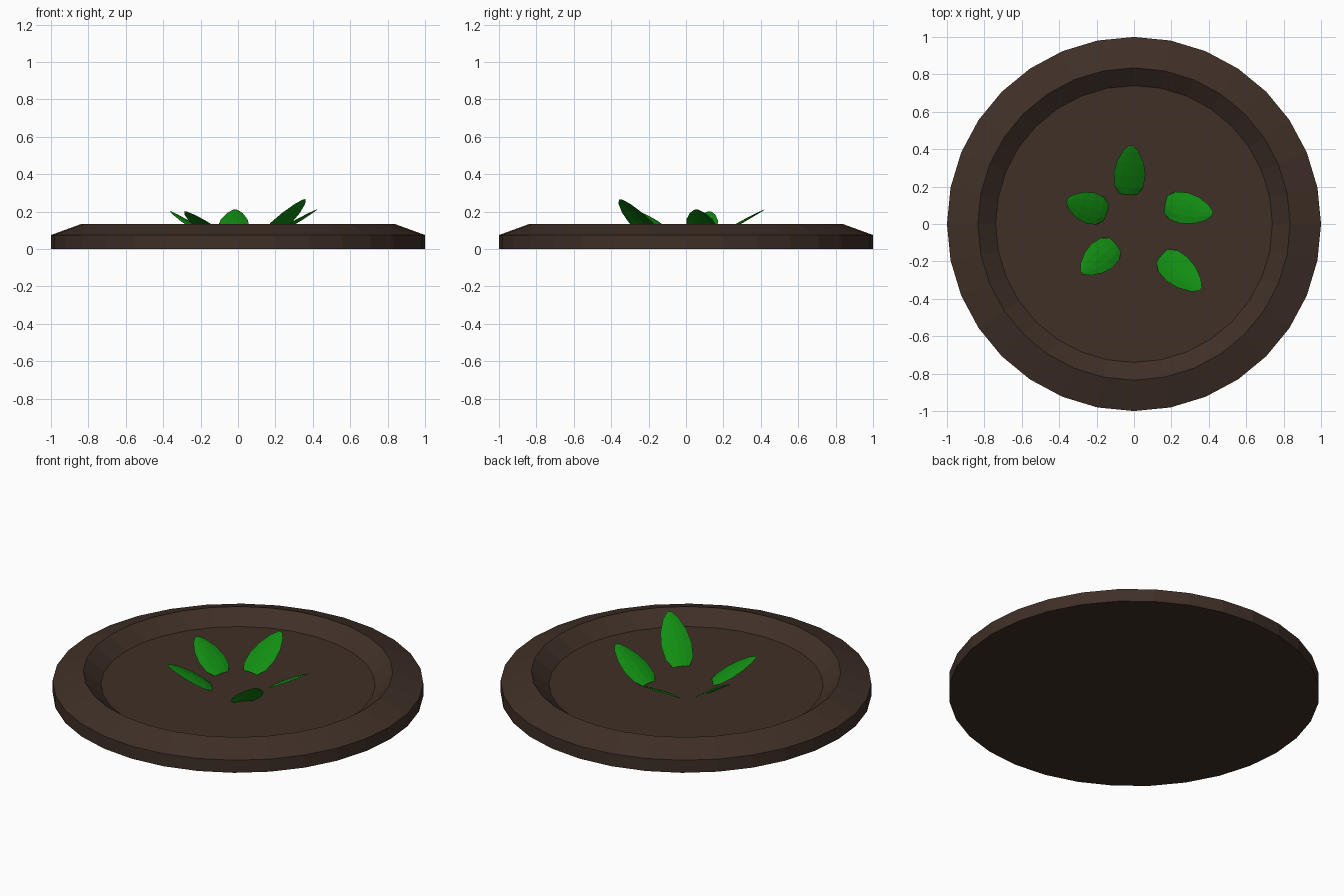
import bpy, math
from mathutils import Vector

if "Cube" in bpy.data.objects:
    bpy.data.objects.remove(bpy.data.objects["Cube"])


def material(name, rgb):
    m = bpy.data.materials.new(name)
    m.diffuse_color = (*rgb, 1)
    m.use_nodes = True
    m.node_tree.nodes["Principled BSDF"].inputs["Base Color"].default_value = m.diffuse_color
    return m


soil_brown = material("soil brown", (0.050, 0.029, 0.020))
leaf_green = material("leaf green", (0.006, 0.27, 0.006))


def add_mesh(name, verts, faces, mat):
    me = bpy.data.meshes.new(name)
    me.from_pydata(verts, [], faces)
    me.materials.append(mat)
    ob = bpy.data.objects.new(name, me)
    bpy.context.collection.objects.link(ob)
    return ob


# Soil mound: lathed profile with a raised rim and sunken floor
SIDES = 32
profile = [(1, 0), (1, 0.075), (0.835, 0.135), (0.74, 0.06)]
verts = [(r * math.cos(2 * math.pi * i / SIDES), r * math.sin(2 * math.pi * i / SIDES), z)
         for r, z in profile for i in range(SIDES)]
faces = []
for k in range(len(profile) - 1):
    for i in range(SIDES):
        j = (i + 1) % SIDES
        a, b = k * SIDES, (k + 1) * SIDES
        faces.append((a + i, a + j, b + j, b + i))
faces.append(tuple(reversed(range(SIDES))))
top = (len(profile) - 1) * SIDES
faces.append(tuple(range(top, top + SIDES)))
add_mesh("soil_mound", verts, faces, soil_brown)


# Leaf: thin sheet with a slight ridge along its middle, rising to a narrow tip
def leaf(name, base, tip, half_width=0.085):
    base, tip = Vector(base), Vector(tip)
    axis = tip - base
    side = axis.cross(Vector((0, 0, 1))).normalized()
    up = side.cross(axis).normalized()
    sections = [(0, 0.55), (0.15, 0.9), (0.4, 1), (0.65, 0.85), (0.88, 0.5), (1, 0.14)]
    vs, fs = [], []
    for t, w in sections:
        for s in (-1, -0.5, 0, 0.5, 1):
            vs.append(base + axis * t + side * (s * w * half_width)
                      + up * (0.012 * w * (1 - s * s)))
    for k in range(len(sections) - 1):
        for c in range(4):
            a = k * 5 + c
            fs.append((a, a + 5, a + 6, a + 1))
    for f in range(len(fs)):
        fs[f] = tuple(reversed(fs[f]))
    ob = add_mesh(name, vs, fs, leaf_green)
    # make the front of the sheet face upward
    if ob.data.polygons[0].normal.z < 0:
        ob.data.flip_normals()


leaf("leaf_back", (-0.03, 0.16, 0.06), (-0.015, 0.42, 0.21))
leaf("leaf_right", (0.17, 0.105, 0.06), (0.42, 0.055, 0.21))
leaf("leaf_front_right", (0.15, -0.17, 0.06), (0.355, -0.35, 0.265))
leaf("leaf_front_left", (-0.10, -0.11, 0.06), (-0.28, -0.26, 0.20))
leaf("leaf_left", (-0.15, 0.06, 0.06), (-0.36, 0.125, 0.20))
